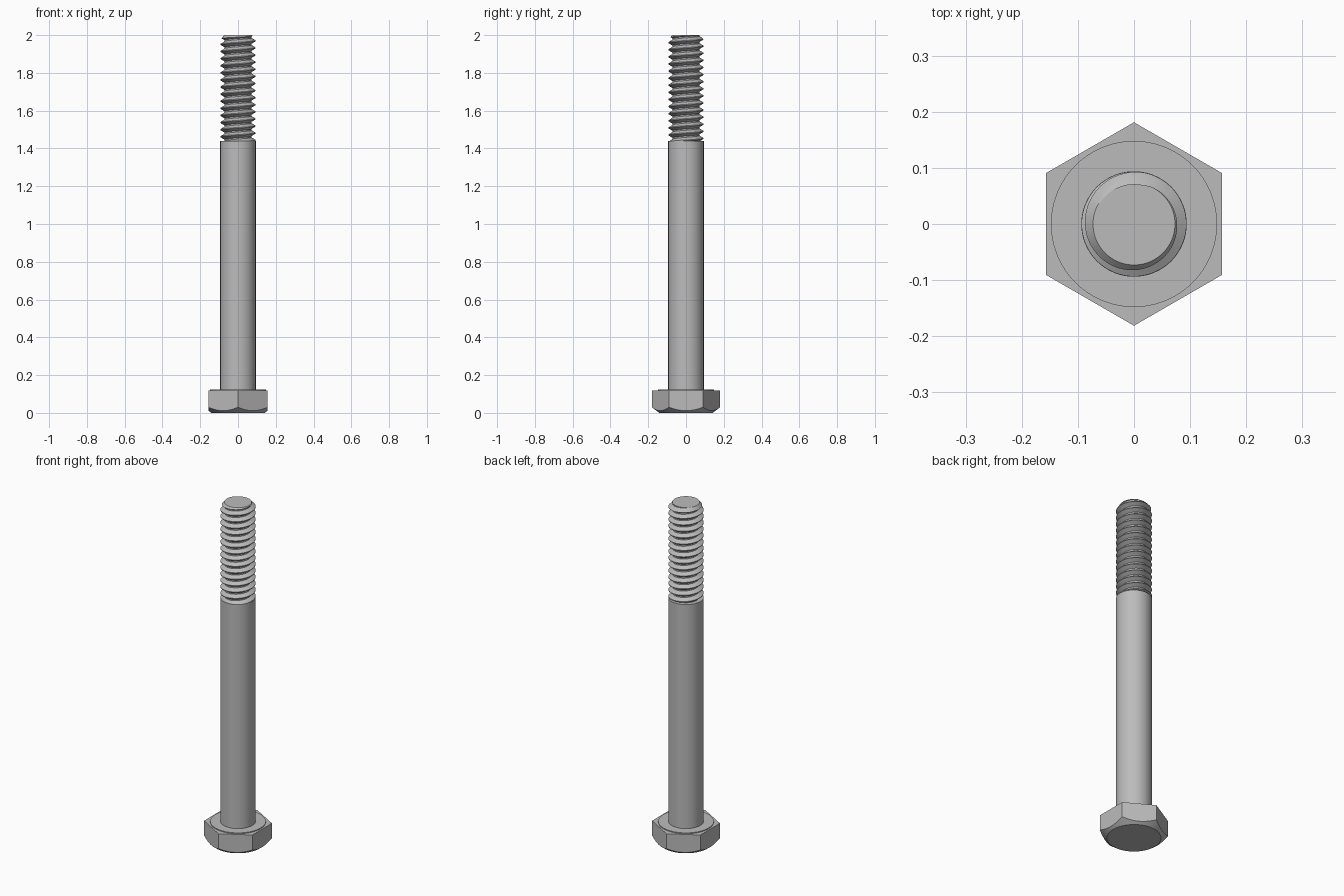
import bpy, bmesh
from math import sin, cos, pi, sqrt, radians

cube = bpy.data.objects.get("Cube")
if cube:
    bpy.data.objects.remove(cube, do_unlink=True)

steel = bpy.data.materials.new("grey_steel")
steel.use_nodes = True
colour = (0.5, 0.5, 0.5, 1)
steel.diffuse_color = colour
steel.node_tree.nodes["Principled BSDF"].inputs["Base Color"].default_value = colour

SHANK_R, ROOT_R = 0.094, 0.071
HEAD_TOP, THREAD_Z, TOP = 0.123, 1.44, 2.0
PITCH = 0.0376


def make(name, bm):
    bmesh.ops.recalc_face_normals(bm, faces=bm.faces)
    mesh = bpy.data.meshes.new(name)
    bm.to_mesh(mesh)
    bm.free()
    mesh.materials.append(steel)
    obj = bpy.data.objects.new(name, mesh)
    bpy.context.collection.objects.link(obj)
    return obj


def lathe(name, profile, sides=96, turn=0.0):
    """Closed solid from (radius, height) rings."""
    bm = bmesh.new()
    rings = [[bm.verts.new((r * cos(turn + 2 * pi * i / sides),
                            r * sin(turn + 2 * pi * i / sides), z))
              for i in range(sides)] for r, z in profile]
    for a, b in zip(rings, rings[1:]):
        for i in range(sides):
            j = (i + 1) % sides
            bm.faces.new((a[i], a[j], b[j], b[i]))
    bm.faces.new(rings[0])
    bm.faces.new(rings[-1])
    return make(name, bm)


def activate(obj):
    bpy.ops.object.select_all(action="DESELECT")
    obj.select_set(True)
    bpy.context.view_layer.objects.active = obj


def smooth(obj, angle=25):
    activate(obj)
    bpy.ops.object.shade_smooth_by_angle(angle=radians(angle))


def trim(obj, cutter):
    """Keep only the part of obj inside the cutter."""
    activate(obj)
    mod = obj.modifiers.new("trim", "BOOLEAN")
    mod.operation, mod.solver, mod.object = "INTERSECT", "EXACT", cutter
    bpy.ops.object.modifier_apply(modifier=mod.name)
    bpy.data.objects.remove(cutter, do_unlink=True)


def helix_solid(name, profile, turns, z0, sides=72):
    """Screw body; profile is one pitch of (fraction, radius)."""
    bm = bmesh.new()
    n = len(profile)
    rows = turns * n + 1
    cols = []
    for j in range(sides):
        a = 2 * pi * j / sides
        col = []
        for k in range(rows):
            f, r = profile[k % n]
            z = z0 + PITCH * (k // n + f + j / sides)
            col.append(bm.verts.new((r * cos(a), r * sin(a), z)))
        cols.append(col)
    for j in range(sides):
        shift = n if j == sides - 1 else 0
        nxt = cols[(j + 1) % sides]
        for k in range(rows - 1 - shift):
            bm.faces.new((cols[j][k], nxt[k + shift], nxt[k + shift + 1], cols[j][k + 1]))
    bmesh.ops.holes_fill(bm, edges=[e for e in bm.edges if e.is_boundary], sides=0)
    return make(name, bm)


# Hexagonal head, its lower corners trimmed by a cone
head = lathe("hex_head", [(0.157 * 2 / sqrt(3), 0), (0.157 * 2 / sqrt(3), HEAD_TOP - 0.005)],
             sides=6, turn=pi / 6)
trim(head, lathe("head_cutter", [(0.141, 0), (0.221, 0.06), (0.221, 0.2)]))
smooth(head, 20)

# Thin round bearing face on the head
smooth(lathe("washer_face", [(0.148, HEAD_TOP - 0.006), (0.148, HEAD_TOP)]))

# Plain shank
smooth(lathe("shank", [(SHANK_R, HEAD_TOP - 0.01), (SHANK_R, THREAD_Z)]))

# Right-hand thread with a bevelled tip
thread = helix_solid("thread",
                     [(0, ROOT_R), (0.18, ROOT_R), (0.54, SHANK_R - 0.0005), (0.64, SHANK_R - 0.0005)],
                     turns=20, z0=THREAD_Z - 2.5 * PITCH)
trim(thread, lathe("thread_cutter", [(0.12, THREAD_Z - 0.004), (0.12, TOP - 0.055), (0.073, TOP)]))
smooth(thread, 25)
